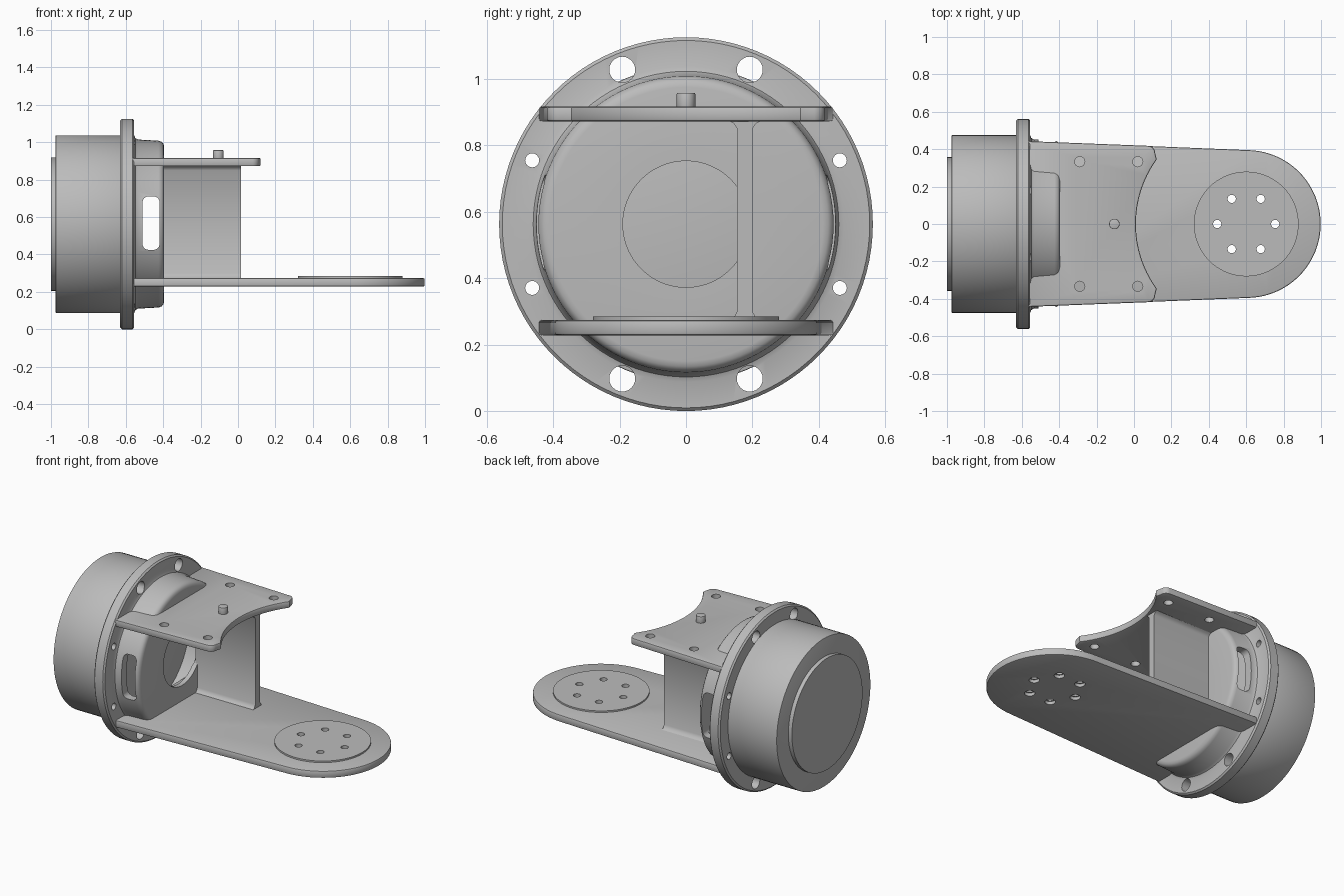
import bpy, bmesh
from math import sin, cos, pi, radians, sqrt

if "Cube" in bpy.data.objects:
    bpy.data.objects.remove(bpy.data.objects["Cube"], do_unlink=True)

AXIS_Z = 0.5625
parts = []

metal = bpy.data.materials.new("satin_grey_metal")
metal.use_nodes = True
GREY = (0.5, 0.5, 0.5, 1)
metal.diffuse_color = GREY
metal.node_tree.nodes["Principled BSDF"].inputs["Base Color"].default_value = GREY


def arc(a, b, r, start=0, end=360, steps=24):
    """Points on an arc around (a, b); a full circle drops its repeated point."""
    count = steps if end - start == 360 else steps + 1
    angles = [radians(start + (end - start) * i / steps) for i in range(count)]
    return [(a + r * cos(t), b + r * sin(t)) for t in angles]


def finish(bm, name):
    bmesh.ops.recalc_face_normals(bm, faces=bm.faces[:])
    mesh = bpy.data.meshes.new(name)
    bm.to_mesh(mesh)
    bm.free()
    mesh.materials.append(metal)
    obj = bpy.data.objects.new(name, mesh)
    bpy.context.collection.objects.link(obj)
    return obj


def prism(name, outlines, axis, lo, hi):
    """Extrude one or more outlines along an axis."""
    place = {"x": lambda a, b, t: (t, a, b),
             "y": lambda a, b, t: (a, t, b),
             "z": lambda a, b, t: (a, b, t)}[axis]
    bm = bmesh.new()
    for pts in outlines:
        ends = [[bm.verts.new(place(a, b, t)) for a, b in pts] for t in (lo, hi)]
        bm.faces.new(ends[0])
        bm.faces.new(ends[1])
        for i in range(len(pts)):
            j = (i + 1) % len(pts)
            bm.faces.new((ends[0][i], ends[0][j], ends[1][j], ends[1][i]))
    return finish(bm, name)


def lathe(name, profile, steps=96):
    """Revolve a closed (x, radius) profile around the motor axis."""
    bm = bmesh.new()
    rings = []
    for s in range(steps):
        t = 2 * pi * s / steps
        rings.append([bm.verts.new((x, r * cos(t), AXIS_Z + r * sin(t)))
                      for x, r in profile])
    for s in range(steps):
        p, q = rings[s], rings[(s + 1) % steps]
        for i in range(len(profile)):
            j = (i + 1) % len(profile)
            bm.faces.new((p[i], p[j], q[j], q[i]))
    return finish(bm, name)


def shape(obj, bevel=0, cutters=()):
    """Round the rims, cut the holes, then bake and discard the cutters."""
    if bevel:
        mod = obj.modifiers.new("rim", "BEVEL")
        mod.width = bevel
        mod.segments = 2
        mod.limit_method = "ANGLE"
        mod.angle_limit = radians(50)
    for cutter in cutters:
        cutter.hide_render = True
        mod = obj.modifiers.new("cut", "BOOLEAN")
        mod.operation = "DIFFERENCE"
        mod.solver = "EXACT"
        mod.object = cutter
    bpy.context.view_layer.update()
    graph = bpy.context.evaluated_depsgraph_get()
    baked = bpy.data.meshes.new_from_object(obj.evaluated_get(graph))
    obj.modifiers.clear()
    obj.data = baked
    for cutter in cutters:
        bpy.data.objects.remove(cutter, do_unlink=True)
    parts.append(obj)


# Motor body and its end cap
shape(prism("motor_body", [arc(0, AXIS_Z, 0.475, steps=96)], "x", -0.975, -0.625), 0.004)
shape(prism("end_cap", [arc(0, AXIS_Z, 0.357, steps=96)], "x", -1.0, -0.96))

# Flange with hollow hub, bolt holes and side slots
housing = lathe("flange_housing", [
    (-0.63, 0.40), (-0.63, 0.553), (-0.621, 0.5625), (-0.564, 0.5625),
    (-0.555, 0.553), (-0.555, 0.475), (-0.549, 0.460), (-0.535, 0.452),
    (-0.425, 0.446), (-0.408, 0.440), (-0.398, 0.428), (-0.395, 0.412),
    (-0.395, 0.19), (-0.425, 0.19), (-0.425, 0.40)])
bolts = []
for sy in (-1, 1):
    for sz in (-1, 1):
        bolts.append(arc(sy * 0.192, AXIS_Z + sz * 0.465, 0.039))
        bolts.append(arc(sy * 0.463, AXIS_Z + sz * 0.192, 0.021))
slot = []
for x, z, start in ((-0.45, 0.68, 0), (-0.48, 0.68, 90),
                    (-0.48, 0.455, 180), (-0.45, 0.455, 270)):
    slot += arc(x, z, 0.03, start, start + 90, 6)
shape(housing, cutters=[prism("bolt_cutter", [bolts[i] for i in range(8)], "x", -0.7, -0.5),
                        prism("slot_cutter", [slot], "y", -0.7, 0.7)])

# Upper plate with a concave front edge
half = [(-0.57, -0.443)] + arc(0.075, -0.38, 0.038, -87, 0, 8)
for i in range(13):
    y = -0.345 + 0.345 * i / 12
    half.append((0.6 - sqrt(0.59 ** 2 - y * y), y))
outline = half + [(x, -y) for x, y in reversed(half[:-1])]
screws = [arc(x, s * 0.333, 0.027) for x in (-0.29, 0.02) for s in (-1, 1)]
shape(prism("upper_plate", [outline], "z", 0.872, 0.916), 0.008,
      [prism("screw_cutter", screws, "z", 0.8, 1.0)])

# Locating peg on the upper plate
shape(prism("locating_peg", [arc(-0.105, 0, 0.028)], "z", 0.9, 0.958), 0.004)

# Lower plate with a round end, raised pad and a ring of holes
centres = arc(0.6, 0, 0.155, steps=6)


def ring_cutter(radius, lo, hi):
    return prism("ring_cutter", [arc(x, y, radius) for x, y in centres], "z", lo, hi)


tongue = [(-0.57, -0.443)] + arc(0.603, 0, 0.395, -88, 88, 48) + [(-0.57, 0.443)]
shape(prism("lower_plate", [tongue], "z", 0.228, 0.274), 0.008,
      [ring_cutter(0.022, 0.1, 0.4), ring_cutter(0.031, 0.1, 0.248)])
shape(prism("round_pad", [arc(0.6, 0, 0.28, steps=72)], "z", 0.27, 0.284),
      cutters=[ring_cutter(0.022, 0.1, 0.4)])

# Upright web between the plates, flared where it meets them
side = [(0.125, 0.27), (0.143, 0.28), (0.154, 0.30),
        (0.154, 0.85), (0.143, 0.866), (0.125, 0.875)]
web = side + [(0.354 - y, z) for y, z in reversed(side)]
shape(prism("web", [web], "x", -0.41, 0.015))

# Smooth shading with sharp edges kept
bpy.ops.object.select_all(action="DESELECT")
for obj in parts:
    obj.select_set(True)
bpy.context.view_layer.objects.active = parts[0]
bpy.ops.object.shade_smooth_by_angle(angle=radians(35))
